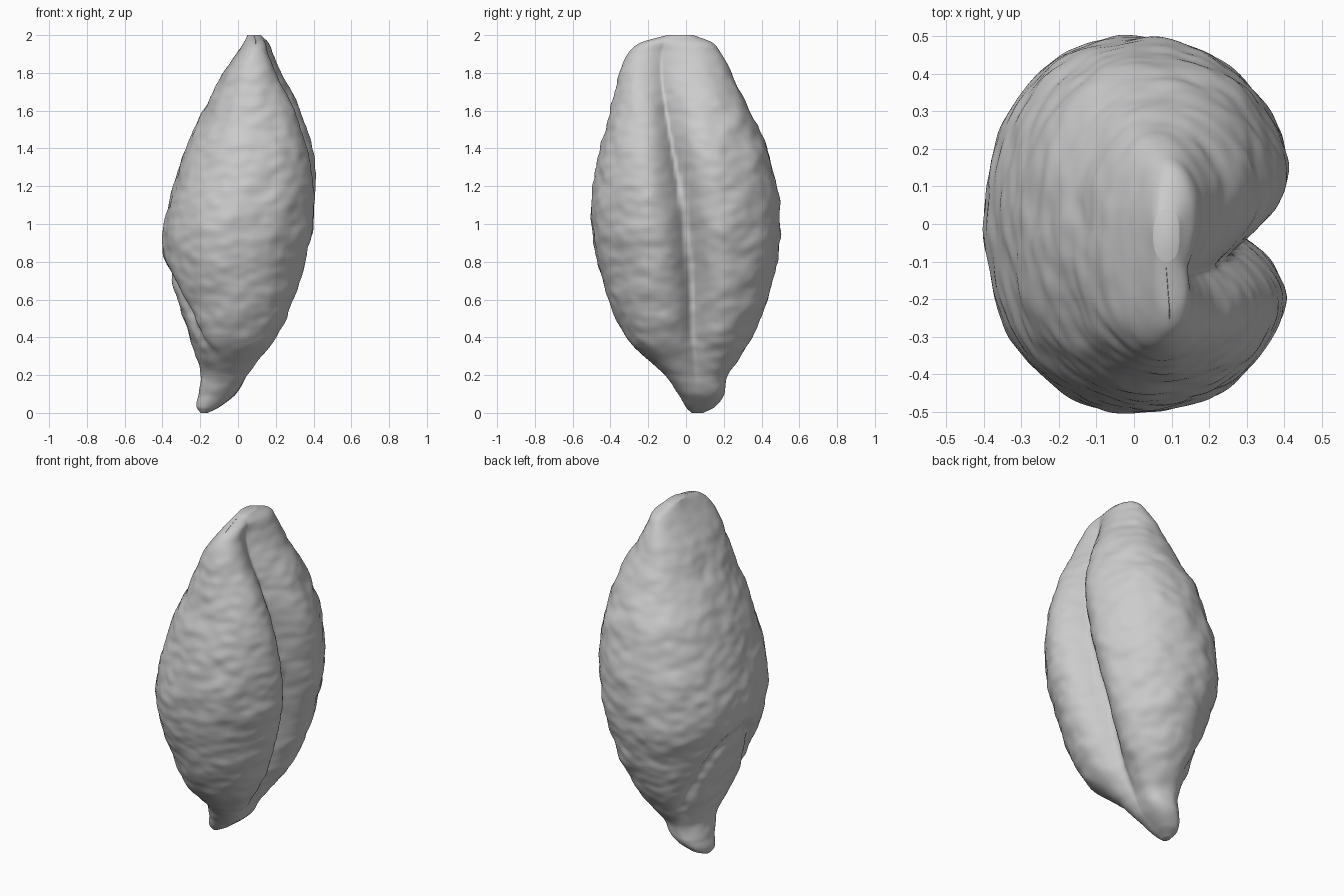
import bpy, bmesh, math
from mathutils import Vector, noise

RINGS, SEGS = 220, 240

# Outline of the kernel: z, back x, crease-side x, lowest y, highest y
OUTLINE = [
    (0, -.2, -.16, .03, .09),
    (.03, -.22, -.1, 0, .15),
    (.1, -.21, -.01, -.04, .2),
    (.2, -.2, .06, -.11, .22),
    (.3, -.22, .13, -.22, .29),
    (.4, -.26, .2, -.32, .35),
    (.6, -.32, .29, -.41, .43),
    (.8, -.39, .35, -.47, .48),
    (1, -.39, .39, -.5, .5),
    (1.2, -.34, .4, -.49, .48),
    (1.4, -.28, .38, -.45, .43),
    (1.6, -.18, .32, -.4, .34),
    (1.8, -.08, .22, -.35, .24),
    (1.9, -.01, .18, -.31, .19),
    (1.96, .03, .16, -.24, .14),
    (2, .05, .12, -.1, .04),
]
# Crease path: z, y, depth
CREASE = [
    (0, .06, 0), (.2, .05, .02), (.4, .04, .09), (.7, .03, .15), (1, 0, .15),
    (1.4, -.07, .13), (1.7, -.12, .08), (1.9, -.13, .04), (2, -.1, 0),
]


def slope(rows, i):
    a, b = rows[max(i - 1, 0)], rows[min(i + 1, len(rows) - 1)]
    return [(q - p) / (b[0] - a[0]) for p, q in zip(a[1:], b[1:])]


def sample(rows, z):
    """Smooth curve through the rows at height z."""
    i = max(k for k in range(len(rows) - 1) if rows[k][0] <= z or k == 0)
    a, b = rows[i], rows[i + 1]
    h = b[0] - a[0]
    t = (z - a[0]) / h
    s = t * t * (3 - 2 * t)
    return [p + (q - p) * s + h * t * (1 - t) * ((1 - t) * m - t * n)
            for p, q, m, n in zip(a[1:], b[1:], slope(rows, i), slope(rows, i + 1))]


def spow(value, power):
    return math.copysign(abs(value) ** power, value)


def kernel_point(z, angle):
    x0, x1, y0, y1 = sample(OUTLINE, z)
    crease_y, depth = sample(CREASE, z)
    c, s = math.cos(angle), math.sin(angle)
    power = 2 / (2.15 + .45 * max(c, 0))
    x = (x0 + x1) / 2 + (x1 - x0) / 2 * spow(c, power)
    y = (y0 + y1) / 2 + (y1 - y0) / 2 * spow(s, power)
    fade = min(1, (x1 - x0) / .4)

    # two plump lobes divided by a sharp crease
    if c > 0:
        d = abs(y - crease_y)
        x += fade * c * .025 * math.exp(-((d - .2) / .14) ** 2)
        x -= max(depth, 0) * math.exp(-(d / .075) ** 1.2)
    # germ: shallow ring furrow low on the back
    else:
        r = math.hypot((y - .02) / .24, (z - .36) / .4)
        x += .03 * -c * fade * math.exp(-((r - 1) / .13) ** 2)

    # shrivelled skin
    p = Vector((x, y, z))
    wrinkle = noise.noise(Vector((x * 6, y * 6, z * 8)))
    fine = noise.noise(Vector((x * 13, y * 13, z * 20 + 5)))
    out = Vector((c, s, 0))
    return p + out * fade * (.011 * wrinkle + .006 * fine)


def build_kernel():
    bm = bmesh.new()
    rings = []
    for i in range(RINGS + 1):
        z = 1 - math.cos(math.pi * i / RINGS)
        rings.append([bm.verts.new(kernel_point(z, math.tau * k / SEGS))
                      for k in range(SEGS)])
    for low, high in zip(rings, rings[1:]):
        for k in range(SEGS):
            n = (k + 1) % SEGS
            bm.faces.new((low[k], low[n], high[n], high[k]))
    bm.faces.new(rings[0][::-1])
    bm.faces.new(rings[-1])
    for face in bm.faces:
        face.smooth = True
    mesh = bpy.data.meshes.new("grain_kernel")
    bm.to_mesh(mesh)
    bm.free()
    obj = bpy.data.objects.new("grain_kernel", mesh)
    bpy.context.collection.objects.link(obj)
    return obj


cube = bpy.data.objects.get("Cube")
if cube:
    bpy.data.objects.remove(cube, do_unlink=True)

husk = bpy.data.materials.new("husk_grey")
husk.use_nodes = True
husk.diffuse_color = (.6, .6, .6, 1)
husk.node_tree.nodes["Principled BSDF"].inputs["Base Color"].default_value = (.6, .6, .6, 1)

kernel = build_kernel()
kernel.data.materials.append(husk)
